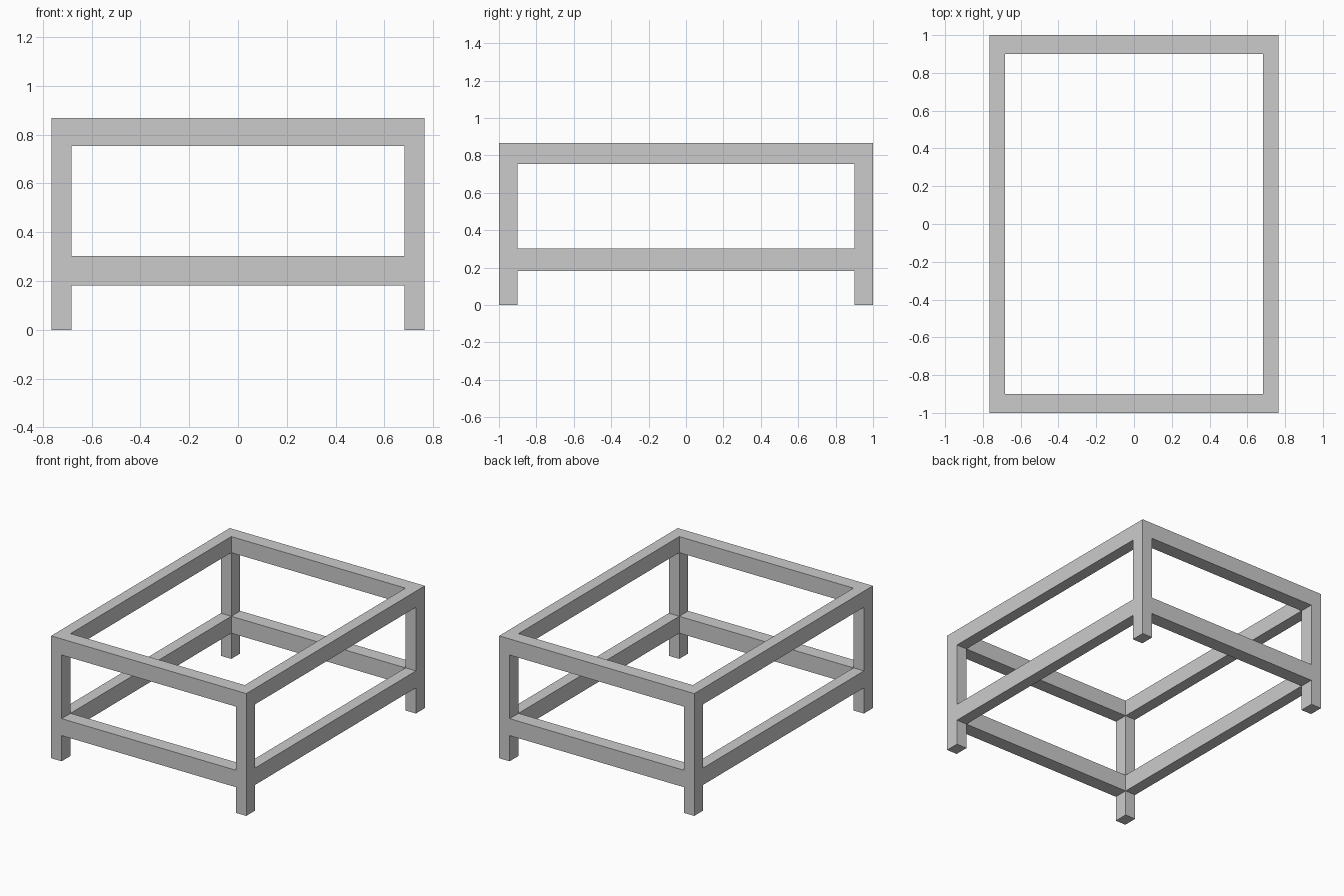
import bpy

if "Cube" in bpy.data.objects:
    bpy.data.objects.remove(bpy.data.objects["Cube"])

# Overall half sizes and heights
HX, HY, TOP = 0.765, 1.0, 0.867
IX, IY = 0.683, 0.90                # inner faces of legs and rails
LOW_B, LOW_T, HIGH_B = 0.182, 0.302, 0.753
OVER = 0.3                          # how far cutters run past the frame


def box(name, hx, hy, z0, z1):
    bpy.ops.mesh.primitive_cube_add(size=1, location=(0, 0, (z0 + z1) / 2))
    ob = bpy.context.object
    ob.name = name
    ob.scale = (2 * hx, 2 * hy, z1 - z0)
    bpy.ops.object.transform_apply(location=True, rotation=False, scale=True)
    return ob


# One jointed frame: four legs, upper rails and lower rails without seams
frame = box("table_frame", HX, HY, 0, TOP)

cutters = [
    # open centre, top to bottom
    box("centre_cutter", IX, IY, -OVER, TOP + OVER),
]
# openings between the rails and under the lower rails, on both axes
for label, z0, z1 in (("side_opening", LOW_T, HIGH_B), ("foot_gap", -OVER, LOW_B)):
    cutters.append(box(label + "_cutter_x", HX + OVER, IY, z0, z1))
    cutters.append(box(label + "_cutter_y", IX, HY + OVER, z0, z1))

# Carve the frame, then drop the cutters
bpy.context.view_layer.objects.active = frame
for cutter in cutters:
    cutter.hide_render = True
    mod = frame.modifiers.new(cutter.name, 'BOOLEAN')
    mod.operation = 'DIFFERENCE'
    mod.solver = 'EXACT'
    mod.object = cutter
    bpy.ops.object.modifier_apply(modifier=mod.name)
    bpy.data.objects.remove(cutter, do_unlink=True)
